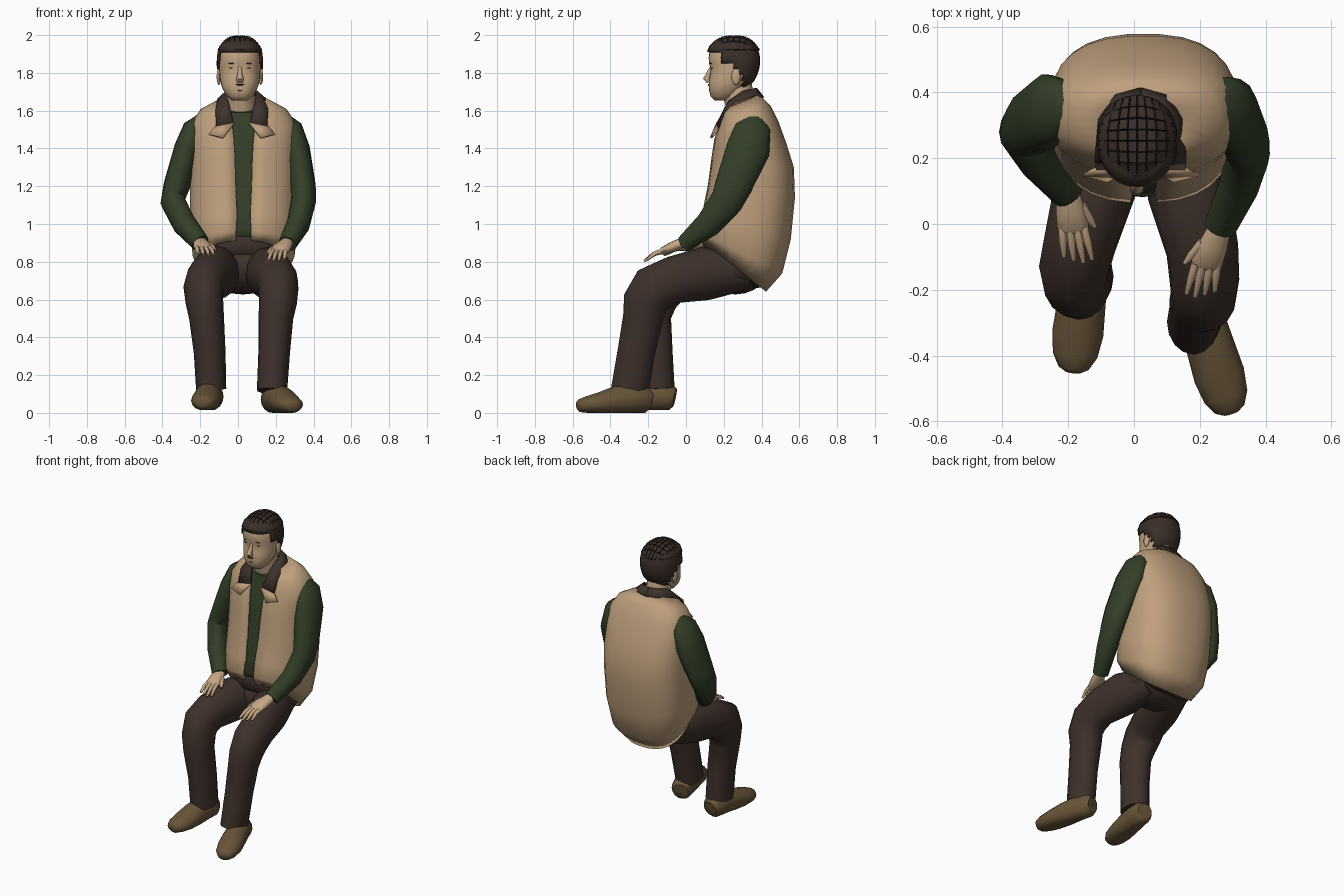
import bpy, bmesh, math
from mathutils import Vector

cube = bpy.data.objects.get("Cube")
if cube:
    bpy.data.objects.remove(cube, do_unlink=True)


def material(name, *rgb):
    m = bpy.data.materials.new(name)
    m.use_nodes = True
    m.diffuse_color = (*rgb, 1)
    m.node_tree.nodes["Principled BSDF"].inputs["Base Color"].default_value = (*rgb, 1)
    return m


TAN = material("tan vest", .52, .35, .205)
GREEN = material("dark green shirt", .033, .049, .021)
BROWN = material("dark brown trousers", .048, .03, .024)
SHOE = material("olive leather", .138, .09, .041)
SKIN = material("skin", .55, .38, .23)
HAIR = material("dark hair", .042, .027, .021)
COLLAR = material("brown collar", .05, .033, .026)
BLACK = material("near black", .014, .009, .008)


def finish(name, bm, mats, angle=50):
    bmesh.ops.recalc_face_normals(bm, faces=bm.faces)
    mesh = bpy.data.meshes.new(name)
    bm.to_mesh(mesh)
    bm.free()
    ob = bpy.data.objects.new(name, mesh)
    for m in mats:
        mesh.materials.append(m)
    bpy.context.collection.objects.link(ob)
    bpy.ops.object.select_all(action='DESELECT')
    ob.select_set(True)
    bpy.context.view_layer.objects.active = ob
    bpy.ops.object.shade_smooth_by_angle(angle=math.radians(angle))
    return ob


def loft(rings, closed=True):
    """Skin a list of point rings; closed rings are capped."""
    bm = bmesh.new()
    rows = [[bm.verts.new(p) for p in ring] for ring in rings]
    n = len(rows[0])
    for a, b in zip(rows, rows[1:]):
        for i in range(n if closed else n - 1):
            j = (i + 1) % n
            bm.faces.new((a[i], a[j], b[j], b[i]))
    if closed:
        bm.faces.new(rows[0])
        bm.faces.new(rows[-1])
    return bm


def spow(v, p):
    return math.copysign(abs(v) ** p, v)


def slant_ring(xc, hw, front, back, p=.8, gap=0, n=28):
    """Rounded ring through a front and a back (y, z) point, optionally open in front."""
    g = math.asin((gap / hw) ** (1 / p)) if gap else 0
    steps = n - 1 if gap else n
    pts = []
    for i in range(n):
        a = -math.pi / 2 + g + (2 * math.pi - 2 * g) * i / steps
        t = (spow(math.sin(a), p) + 1) / 2
        y, z = (f + (b - f) * t for f, b in zip(front, back))
        pts.append((xc + hw * spow(math.cos(a), p), y, z))
    return pts


def tube(name, mat, stations, n=14, floor=None):
    """Limb through stations (x, y, z, half width, half depth)."""
    c = [Vector(s[:3]) for s in stations]
    rings = []
    for i, s in enumerate(stations):
        t = (c[min(i + 1, len(c) - 1)] - c[max(i - 1, 0)]).normalized()
        u = Vector((1, 0, 0))
        if floor is not None:
            u = t.cross(Vector((0, 0, 1)))
        u = (u - t * u.dot(t)).normalized()
        v = t.cross(u)
        ring = []
        for k in range(n):
            a = 2 * math.pi * k / n
            q = c[i] + u * s[3] * math.cos(a) + v * s[4] * math.sin(a)
            if floor is not None:
                q.z = max(q.z, floor)
            ring.append(q)
        rings.append(ring)
    return finish(name, loft(rings), [mat])


def blob(name, mat, centre, size, seg=14):
    bm = bmesh.new()
    bmesh.ops.create_uvsphere(bm, u_segments=seg, v_segments=seg // 2 + 1, radius=1)
    bmesh.ops.scale(bm, vec=size, verts=bm.verts)
    bmesh.ops.translate(bm, vec=centre, verts=bm.verts)
    return finish(name, bm, [mat])


def thicken(ob, amount):
    m = ob.modifiers.new("thickness", 'SOLIDIFY')
    m.thickness, m.offset = amount, 0


# Vest, open down the front: half width, front (y, z), back (y, z), half gap
XC = .03
TORSO = [(.215, (.09, .915), (.42, .645), .04), (.265, (.07, .96), (.505, .74), .04),
         (.28, (.09, 1.05), (.55, .92), .035), (.28, (.12, 1.2), (.572, 1.14), .042),
         (.28, (.14, 1.35), (.566, 1.3), .046), (.28, (.155, 1.45), (.525, 1.43), .052),
         (.272, (.18, 1.52), (.485, 1.54), .06), (.225, (.195, 1.58), (.445, 1.62), .07),
         (.115, (.215, 1.63), (.385, 1.68), .08)]
vest = finish("vest", loft([slant_ring(XC, w, f, b, gap=g) for w, f, b, g in TORSO], False), [TAN])
thicken(vest, .012)

# Shirt body just inside the vest
inner = [slant_ring(XC, w * .94, (f[0] + .015, f[1] + .01), (b[0] - .018, b[1] + .015))
         for w, f, b, g in TORSO[:-1]]
inner.append(slant_ring(XC, .1, (.235, 1.6), (.375, 1.64)))
finish("shirt", loft(inner), [GREEN])

# Collar and lapel tips, mirrored about the chest centre
IN = [(0, .372, 1.715), (.055, .358, 1.715), (.08, .30, 1.70), (.07, .225, 1.645), (.042, .166, 1.53)]
OUT = [(0, .41, 1.668), (.075, .39, 1.668), (.125, .32, 1.66), (.138, .205, 1.6), (.135, .168, 1.51)]
TIP = [(.038, .166, 1.535), (.14, .166, 1.515), (.175, .15, 1.475), (.1, .132, 1.455)]
for side, sx in (("left", 1), ("right", -1)):
    def flip(pts):
        return [(XC - .01 + sx * x, y, z) for x, y, z in pts]
    thicken(finish(side + "_collar", loft([flip(IN), flip(OUT)], False), [COLLAR]), .012)
    bm = bmesh.new()
    bm.faces.new([bm.verts.new(p) for p in flip(TIP)])
    thicken(finish(side + "_lapel_tip", bm, [TAN]), .012)

# Sleeves
SLEEVE = [(.025, .045), (.06, .095), (.072, .118), (.07, .1), (.066, .09), (.062, .072), (.05, .045)]
ARMS = {"left": [(.25, .36, 1.565), (.28, .355, 1.51), (.308, .33, 1.40), (.342, .25, 1.2),
                 (.347, .215, 1.12), (.32, .12, 1.0), (.262, -.01, .895)],
        "right": [(-.195, .355, 1.565), (-.23, .35, 1.51), (-.266, .34, 1.40), (-.325, .305, 1.2),
                  (-.345, .285, 1.12), (-.285, .19, 1.0), (-.2, .09, .9)]}
for side, path in ARMS.items():
    tube(side + "_sleeve", GREEN, [(*p, *r) for p, r in zip(path, SLEEVE)])


# Hands resting on the thighs
def hand(side, wrist, knuckle, tip, inward):
    w, k, t = map(Vector, (wrist, knuckle, tip))
    across = Vector((inward, 0, 0))
    tube(side + "_palm", SKIN, [(*w, .036, .028), (*w.lerp(k, .5), .045, .028), (*k, .048, .021),
                                (*k.lerp(t, .15), .038, .012)], 12)
    for i in range(4):
        o = i - 1.5
        end = k.lerp(t, 1 - .09 * abs(o - .4)) + across * o * .028
        base = k + across * o * .022
        mid = base.lerp(end, .5) + Vector((0, 0, .01))
        tube(f"{side}_finger_{i + 1}", SKIN, [(*base, .013, .014), (*mid, .012, .012), (*end, .007, .007)], 8)
    a, b = w.lerp(k, .35) + across * .035, k + across * .066 - Vector((0, 0, .012))
    tube(side + "_thumb", SKIN, [(*a, .016, .016), (*a.lerp(b, .6), .014, .014), (*b, .007, .007)], 8)


hand("left", (.258, -.02, .9), (.22, -.12, .858), (.2, -.222, .803), -1)
hand("right", (-.2, .09, .905), (-.185, -.01, .875), (-.168, -.118, .835), 1)

# Trousers
finish("trouser_waist", loft([slant_ring(XC, .2, (.1, .935), (.4, .69)),
                              slant_ring(XC, .2, (.09, .9), (.4, .665)),
                              slant_ring(XC, .17, (.1, .84), (.37, .66))]), [BROWN])
blob("trouser_seat", BROWN, (.025, .26, .772), (.225, .18, .145), 20)
LEG = [(.09, .095), (.125, .142), (.11, .123), (.106, .13), (.1, .12), (.092, .106), (.084, .099), (.08, .1)]
LEGS = {"left": [(.12, .32, .745), (.165, .1, .738), (.208, -.08, .7), (.214, -.17, .655), (.212, -.215, .585),
                 (.2, -.228, .5), (.192, -.262, .33), (.18, -.298, .115)],
        "right": [(-.07, .32, .745), (-.115, .12, .742), (-.165, -.06, .708), (-.183, -.135, .662),
                  (-.178, -.17, .59), (-.166, -.185, .5), (-.15, -.17, .32), (-.142, -.16, .125)]}
for side, path in LEGS.items():
    tube(side + "_trouser_leg", BROWN, [(*p, *r) for p, r in zip(path, LEG)], 16)

# Shoes: fraction along foot, centre height, half width, half height
LAST = [(0, .065, .05, .05), (.06, .07, .065, .072), (.25, .075, .07, .08), (.48, .064, .074, .076),
        (.7, .05, .078, .058), (.87, .043, .068, .045), (.97, .038, .046, .034), (1, .036, .024, .022)]
for side, heel, toe, base in (("left", (.175, -.19), (.295, -.575), 0), ("right", (-.138, -.06), (-.185, -.45), .015)):
    a, b = Vector(heel), Vector(toe)
    tube(side + "_shoe", SHOE, [(*a.lerp(b, t), h + base, w, d) for t, h, w, d in LAST], 16, floor=base)

# Head: height, front y, back y, half width
HX = .01
HEAD = [(1.655, .15, .22, .045), (1.675, .13, .27, .066), (1.7, .124, .29, .084), (1.73, .12, .32, .097),
        (1.76, .122, .35, .104), (1.79, .127, .366, .108), (1.82, .13, .375, .11), (1.85, .122, .38, .111),
        (1.88, .12, .38, .11), (1.91, .124, .374, .106), (1.94, .134, .362, .097), (1.965, .16, .335, .07)]
finish("head", loft([slant_ring(HX, w, (f, z), (b, z), .9) for z, f, b, w in HEAD]), [SKIN])
tube("neck", SKIN, [(.018, .325, 1.5, .085, .085), (.014, .292, 1.62, .079, .08), (.01, .262, 1.75, .075, .085)])


# Hair on the sides and back: raised shell trimmed along the hairline
def hairy(p):
    return p.z > 1.91 or (p.y > .19 and p.z > 1.86) or (p.y > .24 and p.z > 1.82) or (p.y > .295 and p.z > 1.71)


G = .008
bm = loft([slant_ring(HX, w + G, (f - G, z), (b + G, z), .9) for z, f, b, w in HEAD])
bmesh.ops.delete(bm, geom=[f for f in bm.faces if not hairy(f.calc_center_median())], context='FACES')
thicken(finish("side_hair", bm, [HAIR]), .008)

# Cropped hair on top: a dome of raised square tufts with dark partings
bm = bmesh.new()
bmesh.ops.create_grid(bm, x_segments=8, y_segments=8, size=1)
for v in bm.verts:
    x, y = v.co.x * math.sqrt(1 - v.co.y ** 2 / 2), v.co.y * math.sqrt(1 - v.co.x ** 2 / 2)
    v.co = (HX + .113 * x, .253 + .134 * y, 1.918 + .074 * (1 - math.hypot(x, y) ** 3.2))
bmesh.ops.recalc_face_normals(bm, faces=bm.faces)
if sum(f.normal.z for f in bm.faces) < 0:
    bmesh.ops.reverse_faces(bm, faces=bm.faces)
for f in bmesh.ops.inset_individual(bm, faces=bm.faces[:], thickness=.002, depth=.007)["faces"]:
    f.material_index = 1
finish("top_hair", bm, [HAIR, BLACK])

# Face
tube("nose", SKIN, [(HX, .136, 1.835, .008, .008), (HX, .122, 1.80, .012, .014),
                    (HX, .11, 1.768, .02, .02), (HX, .12, 1.75, .016, .01)], 10)
blob("moustache", BLACK, (HX, .1195, 1.738), (.026, .004, .004), 10)
blob("lower_lip_shadow", BLACK, (HX, .124, 1.708), (.014, .003, .003), 10)
for side, sx in (("left", 1), ("right", -1)):
    blob(side + "_eye", BLACK, (HX + sx * .043, .138, 1.826), (.014, .004, .004), 10)
    blob(side + "_eyebrow", HAIR, (HX + sx * .043, .131, 1.85), (.02, .005, .003), 10)
    blob(side + "_ear", SKIN, (HX + sx * .111, .265, 1.78), (.012, .024, .044), 12)
